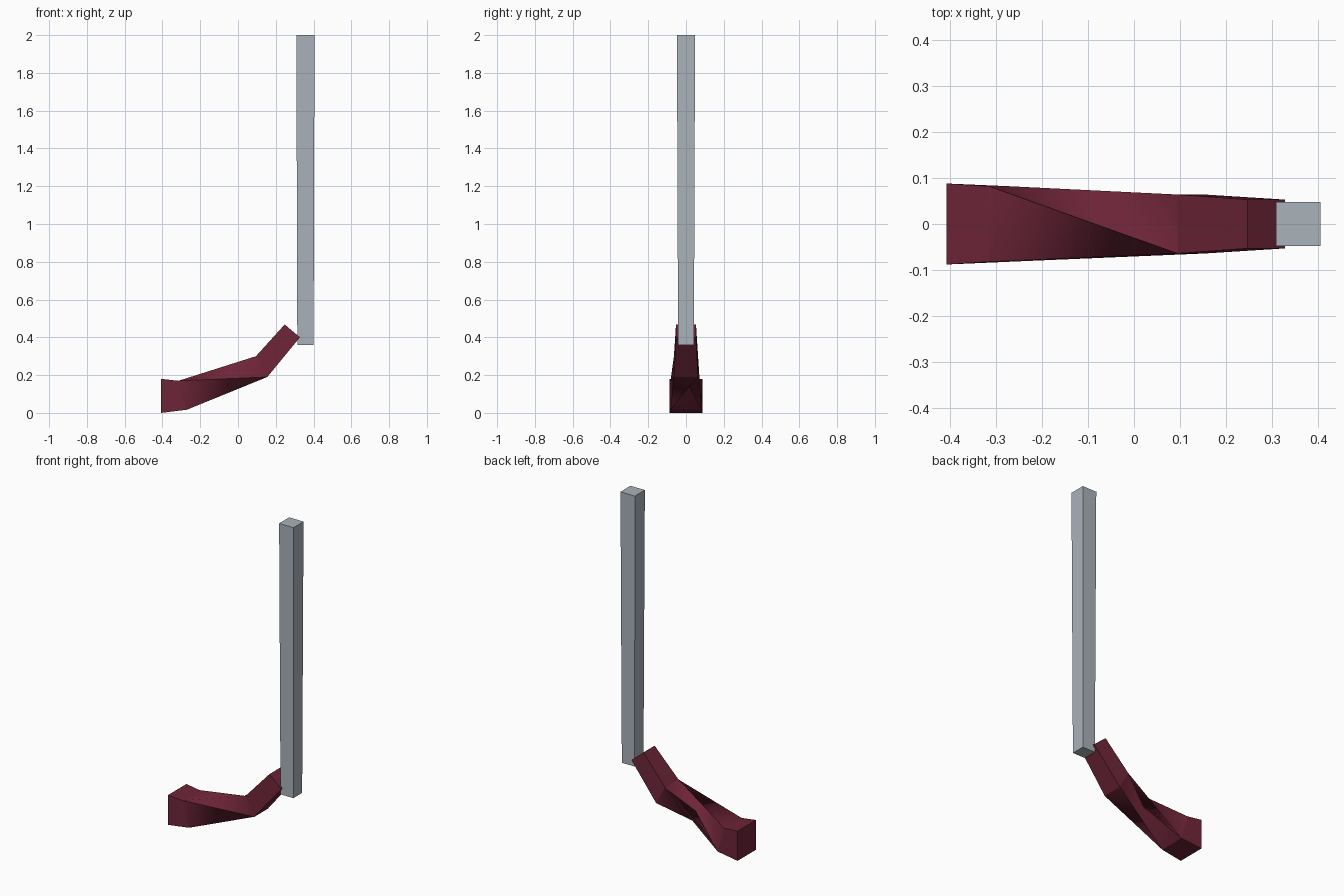
import bpy
import bmesh

if "Cube" in bpy.data.objects:
    bpy.data.objects.remove(bpy.data.objects["Cube"])


def material(name, colour):
    m = bpy.data.materials.new(name)
    m.diffuse_color = (*colour, 1)
    m.use_nodes = True
    m.node_tree.nodes["Principled BSDF"].inputs["Base Color"].default_value = m.diffuse_color
    return m


grey = material("cool_grey", (0.40, 0.445, 0.49))
maroon = material("dark_maroon", (0.155, 0.018, 0.040))


def finish(name, bm, mat):
    bmesh.ops.recalc_face_normals(bm, faces=bm.faces[:])
    mesh = bpy.data.meshes.new(name)
    bm.to_mesh(mesh)
    bm.free()
    mesh.materials.append(mat)
    obj = bpy.data.objects.new(name, mesh)
    bpy.context.collection.objects.link(obj)
    return obj


# Upright square post, narrowing slightly toward the bottom
bm = bmesh.new()
bmesh.ops.create_cube(bm, size=1)
for v in bm.verts:
    top = v.co.z > 0
    v.co.x = 0.357 + v.co.x * (0.096 if top else 0.086)
    v.co.y *= 0.096 if top else 0.084
    v.co.z = 2.0 if top else 0.36
finish("post", bm, grey)

# Bent handle: four square sections, each (top x, top z, bottom x, bottom z, half width)
sections = [
    (-0.407, 0.18, -0.407, 0.0, 0.088),
    (-0.315, 0.17, -0.270, 0.017, 0.082),
    (0.095, 0.30, 0.155, 0.19, 0.064),
    (0.247, 0.468, 0.328, 0.40, 0.053),
]
bm = bmesh.new()
rings = []
for tx, tz, bx, bz, w in sections:
    corners = ((tx, w, tz), (bx, w, bz), (bx, -w, bz), (tx, -w, tz))
    rings.append([bm.verts.new(c) for c in corners])


def sharp_face(verts):
    face = bm.faces.new(verts)
    face.smooth = True
    for e in face.edges:
        e.smooth = False


# Straight end blocks and their caps
for a, b in ((rings[0], rings[1]), (rings[2], rings[3])):
    for i in range(4):
        j = (i + 1) % 4
        sharp_face((a[i], a[j], b[j], b[i]))
sharp_face(rings[0][::-1])
sharp_face(rings[3])

# Middle grip: joined with a quarter twist; back sides fold inward, front sides outward
a, b = rings[1], rings[2][-1:] + rings[2][:-1]
for i in range(4):
    j = (i + 1) % 4
    if i < 2:
        tris = ((a[i], a[j], b[i]), (a[j], b[j], b[i]))
        diagonal = (a[j], b[i])
    else:
        tris = ((a[i], a[j], b[j]), (a[i], b[j], b[i]))
        diagonal = (a[i], b[j])
    for t in tris:
        sharp_face(t)
    # The fold inside each side stays softly shaded
    bm.edges.get(diagonal).smooth = True
finish("twisted_handle", bm, maroon)
